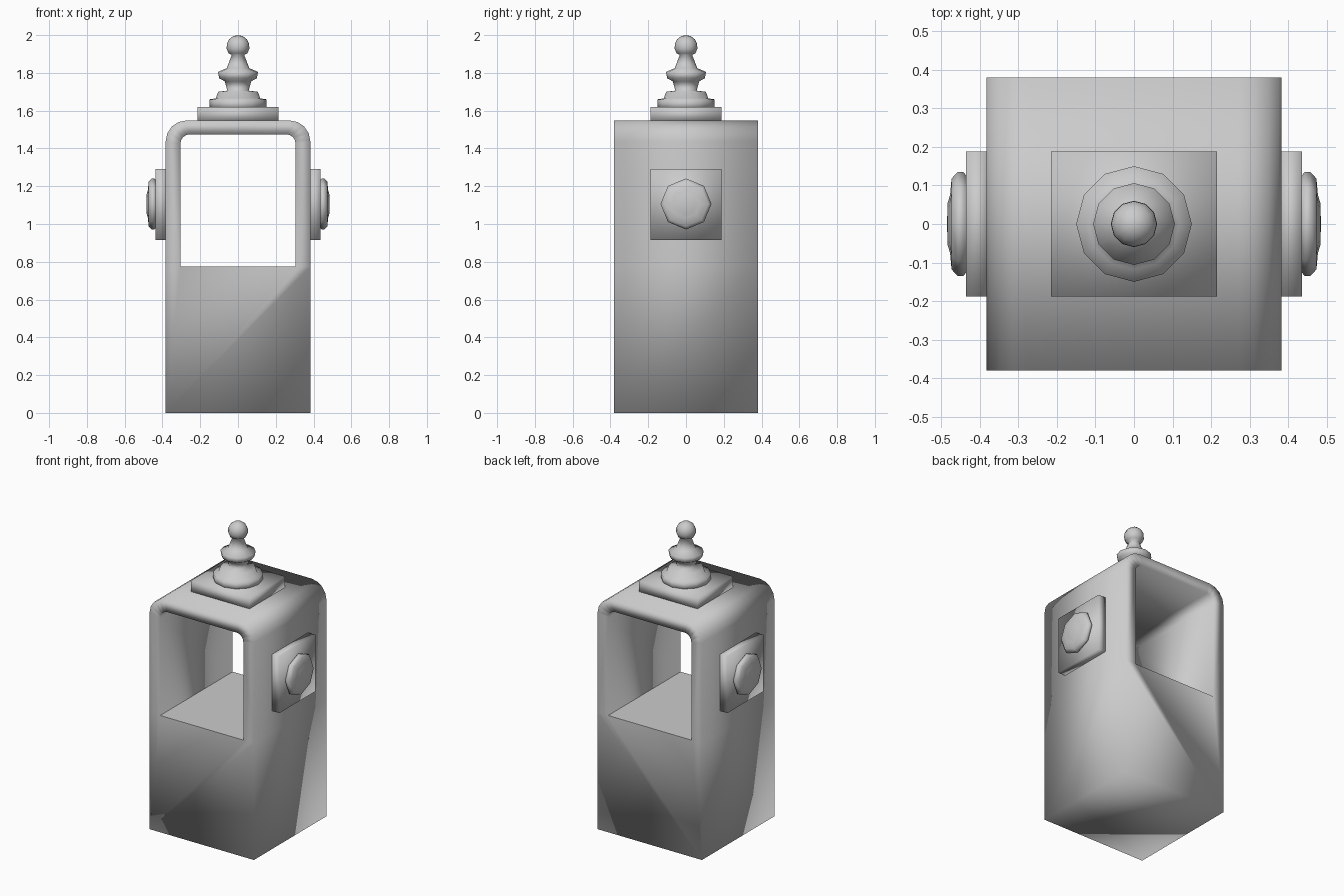
import bpy, bmesh, math
from mathutils import Matrix

cube = bpy.data.objects.get("Cube")
if cube:
    bpy.data.objects.remove(cube, do_unlink=True)

# One plain grey for everything
grey = bpy.data.materials.new("light_grey")
grey.use_nodes = True
GREY = (0.6, 0.6, 0.6, 1)
grey.diffuse_color = GREY
grey.node_tree.nodes["Principled BSDF"].inputs["Base Color"].default_value = GREY


def finish(bm, name):
    """Turn a bmesh into a smooth shaded grey object."""
    bmesh.ops.recalc_face_normals(bm, faces=bm.faces)
    for face in bm.faces:
        face.smooth = True
    mesh = bpy.data.meshes.new(name)
    bm.to_mesh(mesh)
    bm.free()
    mesh.materials.append(grey)
    obj = bpy.data.objects.new(name, mesh)
    bpy.context.collection.objects.link(obj)
    return obj


def plate(name, size, centre):
    bm = bmesh.new()
    bmesh.ops.create_cube(bm, size=1)
    bmesh.ops.scale(bm, vec=size, verts=bm.verts)
    bmesh.ops.translate(bm, vec=centre, verts=bm.verts)
    return finish(bm, name)


def lathe(name, profile, sides, matrix):
    """Revolve (radius, height) points; the first and last lie on the axis."""
    bm = bmesh.new()
    verts = [bm.verts.new((r, 0, h)) for r, h in profile]
    edges = [bm.edges.new(pair) for pair in zip(verts, verts[1:])]
    bmesh.ops.spin(bm, geom=verts + edges, cent=(0, 0, 0), axis=(0, 0, 1),
                   angle=math.tau, steps=sides)
    bmesh.ops.remove_doubles(bm, verts=bm.verts, dist=0.0005)
    bmesh.ops.transform(bm, matrix=matrix, verts=bm.verts)
    return finish(bm, name)


def arch(half_width, top, radius, sill, steps=4):
    """Arch outline from the right foot over the top to the left foot."""
    half = [(half_width, sill)]
    for i in range(steps + 1):
        a = math.pi / 2 * i / steps
        half.append((half_width - radius + radius * math.cos(a),
                     top - radius + radius * math.sin(a)))
    return half + [(-x, z) for x, z in reversed(half)]


# Body: solid lower block with an open arch above it
SILL, WIDE, DEEP = 0.775, 0.383, 0.38
bm = bmesh.new()


def row(points, y):
    return [bm.verts.new((x, y, z)) for x, z in points]


def strip(a, b):
    for i in range(len(a) - 1):
        bm.faces.new((a[i], a[i + 1], b[i + 1], b[i]))


outer_pts = arch(WIDE, 1.548, 0.11, SILL)
inner_pts = arch(0.305, 1.475, 0.05, SILL)
foot_pts = [(WIDE, 0), (-WIDE, 0)]
ends = []
for y in (-DEEP, DEEP):
    outer, inner, foot = row(outer_pts, y), row(inner_pts, y), row(foot_pts, y)
    strip(outer, inner)
    bm.faces.new((foot[0], outer[0], inner[0], inner[-1], outer[-1], foot[1]))
    ends.append((outer, inner, foot))
(front_out, front_in, front_foot), (back_out, back_in, back_foot) = ends
strip(front_out, back_out)
strip(front_in, back_in)
strip(front_foot, back_foot)
strip([front_foot[0], front_out[0]], [back_foot[0], back_out[0]])
strip([front_foot[1], front_out[-1]], [back_foot[1], back_out[-1]])
sill = bm.faces.new((front_in[0], front_in[-1], back_in[-1], back_in[0]))
for edge in sill.edges:
    edge.smooth = False
finish(bm, "body")

# Top plate and turned finial
plate("top_plate", (0.43, 0.375, 0.08), (0, 0, 1.58))
finial = [(0, 1.6), (0.15, 1.61), (0.15, 1.66), (0.118, 1.665), (0.105, 1.7),
          (0.056, 1.706), (0.07, 1.755), (0.1, 1.772), (0.106, 1.805),
          (0.06, 1.825), (0.033, 1.895)]
ball = [(0.061 * math.sin(a), 1.939 + 0.061 * math.cos(a))
        for a in (math.radians(d) for d in (125, 100, 75, 50, 25, 0))]
lathe("finial", finial + ball, 12, Matrix())

# Square plate with an eight sided boss on each side
boss = [(0, 0.42), (0.115, 0.425), (0.135, 0.443), (0.135, 0.457),
        (0.118, 0.473), (0.075, 0.477), (0.055, 0.483), (0, 0.485)]
for side, name in ((1, "left"), (-1, "right")):
    plate(name + "_plate", (0.06, 0.376, 0.376), (side * 0.406, 0, 1.104))
    turn = Matrix.Rotation(side * math.pi / 2, 4, 'Y')
    lathe(name + "_boss", boss, 8, Matrix.Translation((0, 0, 1.106)) @ turn)
